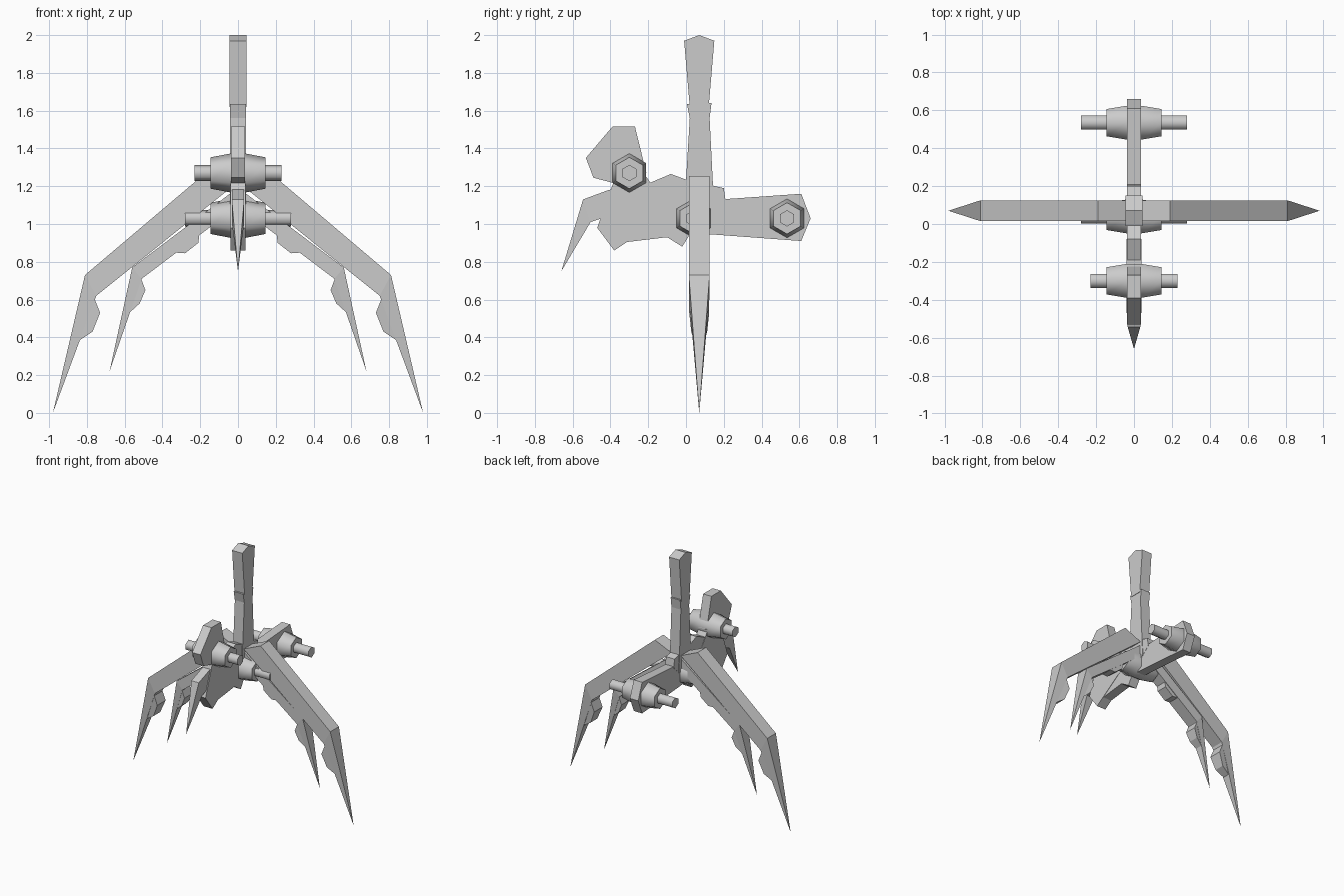
import bpy, bmesh, math
from mathutils import Matrix

if "Cube" in bpy.data.objects:
    bpy.data.objects.remove(bpy.data.objects["Cube"])


def finish(bm, name, smooth=None):
    bmesh.ops.remove_doubles(bm, verts=bm.verts, dist=1e-4)
    bmesh.ops.recalc_face_normals(bm, faces=bm.faces)
    me = bpy.data.meshes.new(name)
    bm.to_mesh(me)
    bm.free()
    ob = bpy.data.objects.new(name, me)
    bpy.context.collection.objects.link(ob)
    if smooth:
        bpy.context.view_layer.objects.active = ob
        ob.select_set(True)
        bpy.ops.object.shade_smooth_by_angle(angle=math.radians(smooth))
        ob.select_set(False)
    return ob


def slab(name, pts, widths, place):
    """Profile given thickness: widths holds one half width, or one per point."""
    if not isinstance(widths, (list, tuple)):
        widths = [widths] * len(pts)
    bm = bmesh.new()
    sides = [[bm.verts.new(place(a, b, s * w)) for (a, b), w in zip(pts, widths)]
             for s in (-1, 1)]
    for side in sides:
        bm.faces.new(side)
    n = len(pts)
    for i in range(n):
        j = (i + 1) % n
        bm.faces.new((sides[0][i], sides[0][j], sides[1][j], sides[1][i]))
    return finish(bm, name)


def side_slab(name, pts, widths):
    return slab(name, pts, widths, lambda y, z, w: (w, y, z))


def leg_part(name, pts, widths):
    for tag, s in (("right", 1), ("left", -1)):
        slab(f"{name}_{tag}", pts, widths, lambda x, z, w: (s * x, 0.07 + w, z))


def hex_spindle(name, y, z, rings):
    """Six-sided turned part along x; rings are (x, radius)."""
    bm = bmesh.new()
    loops = [[bm.verts.new((x, y + r * math.sin(k * math.pi / 3),
                            z + r * math.cos(k * math.pi / 3))) for k in range(6)]
             for x, r in rings]
    for a, b in zip(loops, loops[1:]):
        for k in range(6):
            bm.faces.new((a[k], a[(k + 1) % 6], b[(k + 1) % 6], b[k]))
    bm.faces.new(loops[0])
    bm.faces.new(loops[-1])
    return finish(bm, name, 65)


# Tower in two stacked sections
side_slab("tower_upper", [(0.02, 1.62), (-0.01, 1.97), (0.07, 2.0), (0.15, 1.97),
                          (0.12, 1.62)], 0.045)
side_slab("tower_lower", [(0.005, 1.635), (0.135, 1.64), (0.125, 1.56), (0.15, 1.06),
                          (-0.01, 1.06), (0.02, 1.56)], 0.042)

# Central body
side_slab("body", [(-0.21, 1.21), (-0.08, 1.265), (0.0, 1.235), (0.2, 1.19), (0.21, 1.12),
                   (0.03, 0.96), (-0.02, 0.88), (-0.1, 0.93), (-0.31, 0.905)], 0.038)

# Rear arm
side_slab("rear_arm", [(0.0, 1.12), (0.21, 1.132), (0.61, 1.16), (0.66, 1.03),
                       (0.61, 0.91), (0.0, 0.955)], 0.037)

# Head plates and front fang
side_slab("head_upper", [(-0.53, 1.35), (-0.39, 1.515), (-0.27, 1.515), (-0.21, 1.27),
                         (-0.32, 1.2), (-0.49, 1.245)], 0.037)
side_slab("head_lower", [(-0.37, 1.26), (-0.47, 0.98), (-0.38, 0.86), (-0.08, 1.06),
                         (-0.21, 1.25)], 0.04)
side_slab("fang_base", [(-0.545, 1.13), (-0.41, 1.18), (-0.3, 1.2), (-0.3, 1.08),
                        (-0.505, 1.01)], 0.033)
side_slab("fang_tip", [(-0.545, 1.13), (-0.66, 0.75), (-0.505, 1.01)], [0.033, 0, 0.033])

# Three barrels with cross rods
for name, y, z, reach in (("head", -0.3, 1.27, 0.23), ("middle", 0.04, 1.03, 0.28),
                          ("rear", 0.535, 1.03, 0.28)):
    hex_spindle(name + "_barrel", y, z,
                [(-0.145, 0.083), (-0.04, 0.103), (0.04, 0.103), (0.145, 0.083)])
    hex_spindle(name + "_rod", y, z, [(-reach, 0.043), (reach, 0.043)])

# Outer legs
W = 0.055
leg_part("outer_leg_upper", [(0.19, 1.255), (0.81, 0.73), (0.75, 0.62), (0.04, 1.19)], W)
leg_part("outer_leg_lower", [(0.81, 0.73), (0.98, 0.0), (0.75, 0.62)], [W, 0, W])
leg_part("outer_leg_bump", [(0.77, 0.63), (0.73, 0.53), (0.77, 0.43), (0.845, 0.38),
                            (0.83, 0.55)], [0.053, 0.053, 0.042, 0.028, 0.04])

# Inner legs tucked beneath them
V = 0.05
leg_part("inner_leg_upper", [(0.03, 1.17), (0.56, 0.77), (0.51, 0.71), (0.02, 1.08)], V)
leg_part("inner_leg_lower", [(0.56, 0.77), (0.68, 0.22), (0.51, 0.71)], [V, 0, V])
leg_part("inner_leg_bump", [(0.52, 0.73), (0.49, 0.65), (0.52, 0.58), (0.575, 0.53),
                            (0.57, 0.67)], [0.05, 0.05, 0.042, 0.03, 0.035])
leg_part("inner_leg_hip_bump", [(0.2, 0.98), (0.21, 0.9), (0.28, 0.845), (0.35, 0.85),
                                (0.43, 0.78), (0.3, 0.92)], 0.045)
